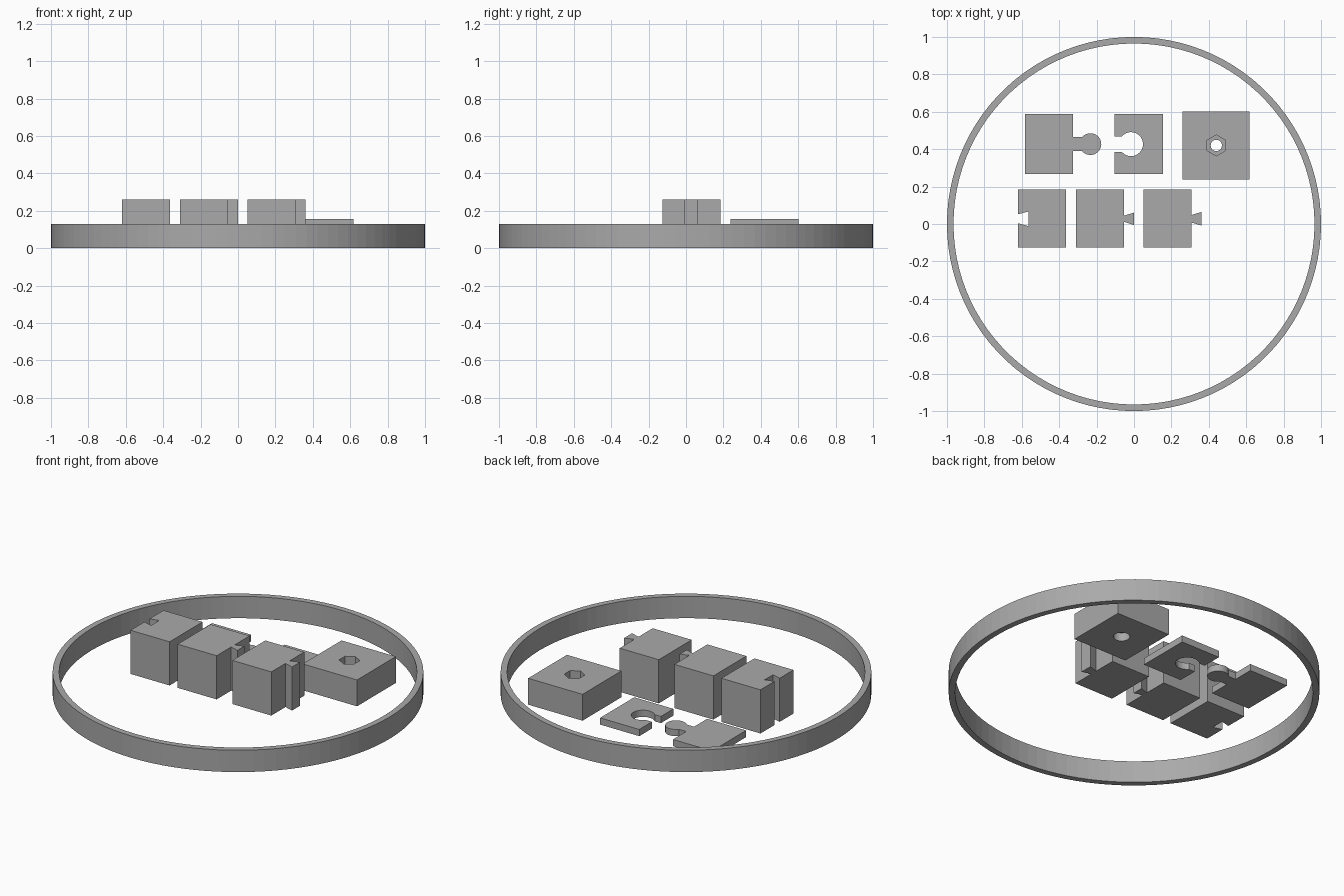
import bpy
import bmesh
from math import sin, cos, pi, asin

cube = bpy.data.objects.get("Cube")
if cube:
    bpy.data.objects.remove(cube, do_unlink=True)

grey = bpy.data.materials.new("plain grey")
grey.use_nodes = True
colour = (0.4, 0.4, 0.4, 1)
grey.diffuse_color = colour
grey.node_tree.nodes["Principled BSDF"].inputs["Base Color"].default_value = colour


def prism(name, outline, height, base=0.0):
    """Extrude a flat counter-clockwise outline upwards."""
    bm = bmesh.new()
    face = bm.faces.new([bm.verts.new((x, y, base)) for x, y in outline])
    top = bmesh.ops.extrude_face_region(bm, geom=[face])["geom"]
    verts = [g for g in top if isinstance(g, bmesh.types.BMVert)]
    bmesh.ops.translate(bm, verts=verts, vec=(0, 0, height))
    bmesh.ops.recalc_face_normals(bm, faces=bm.faces)
    mesh = bpy.data.meshes.new(name)
    bm.to_mesh(mesh)
    bm.free()
    mesh.materials.append(grey)
    obj = bpy.data.objects.new(name, mesh)
    bpy.context.collection.objects.link(obj)
    return obj


def arc(cx, cy, radius, start, end, steps):
    return [(cx + radius * cos(start + (end - start) * i / steps),
             cy + radius * sin(start + (end - start) * i / steps))
            for i in range(steps + 1)]


def polygon(cx, cy, radius, sides, turn=0.0):
    return arc(cx, cy, radius, turn, turn + 2 * pi, sides)[:-1]


def cut(target, cutter):
    """Subtract the cutter and discard it."""
    cutter.hide_render = True
    mod = target.modifiers.new("hole", 'BOOLEAN')
    mod.operation, mod.solver, mod.object = 'DIFFERENCE', 'EXACT', cutter
    bpy.context.view_layer.objects.active = target
    bpy.ops.object.modifier_apply(modifier=mod.name)
    bpy.data.objects.remove(cutter, do_unlink=True)


# Outer ring
ring = prism("outer_ring", polygon(0, 0, 1, 100), 0.13)
cut(ring, prism("ring_cutter", polygon(0, 0, 0.965, 100), 0.5, -0.1))

# Flat pieces with a round knob and a matching round socket
low, high, mid, thin = 0.267, 0.588, 0.427, 0.04
neck, knob_r = 0.037, 0.058
a = pi - asin(neck / knob_r)
knob = arc(-0.233, mid, knob_r, -a, a, 32)
prism("knob_piece", [(-0.583, low), (-0.326, low), (-0.326, mid - neck)] + knob +
      [(-0.326, mid + neck), (-0.326, high), (-0.583, high)], thin)

slot, socket_r = 0.042, 0.064
a = pi - asin(slot / socket_r)
socket = arc(-0.016, mid, socket_r, a, -a, 32)
prism("socket_piece", [(-0.104, low), (0.154, low), (0.154, high), (-0.104, high),
                       (-0.104, mid + slot)] + socket + [(-0.104, mid - slot)], thin)

# Square block with a hexagonal nut pocket, bolt hole and round recess below
nut_x, nut_y, nut_h = 0.44, 0.42, 0.157
block = prism("nut_block", [(0.26, 0.237), (0.618, 0.237), (0.618, 0.602), (0.26, 0.602)], nut_h)
cut(block, prism("pocket_cutter", polygon(nut_x, nut_y, 0.056, 6, pi / 2), 0.2, nut_h - 0.05))
cut(block, prism("bolt_cutter", polygon(nut_x, nut_y, 0.03, 32), 0.5, -0.1))
cut(block, prism("recess_cutter", polygon(nut_x, nut_y, 0.045, 32), 0.15, -0.1))

# Tall dovetail blocks: one slotted on its right side, two with tongues
y0, y1, yc, width, tall = -0.125, 0.185, 0.028, 0.257, 0.26


def dovetail_block(name, x, root, tip, depth, slotted=False):
    left, right = x, x + width
    corners = [(left, y0), (right, y0)]
    if slotted:
        pts = corners + [(right, y1), (left, y1), (left, yc + root),
                         (left + depth, yc + tip), (left + depth, yc - tip), (left, yc - root)]
    else:
        pts = corners + [(right, yc - root), (right + depth, yc - tip),
                         (right + depth, yc + tip), (right, yc + root), (right, y1), (left, y1)]
    prism(name, pts, tall)


dovetail_block("slot_block", -0.62, 0.024, 0.039, 0.055, slotted=True)
dovetail_block("small_tongue_block", -0.31, 0.016, 0.033, 0.052)
dovetail_block("large_tongue_block", 0.05, 0.02, 0.037, 0.055)
